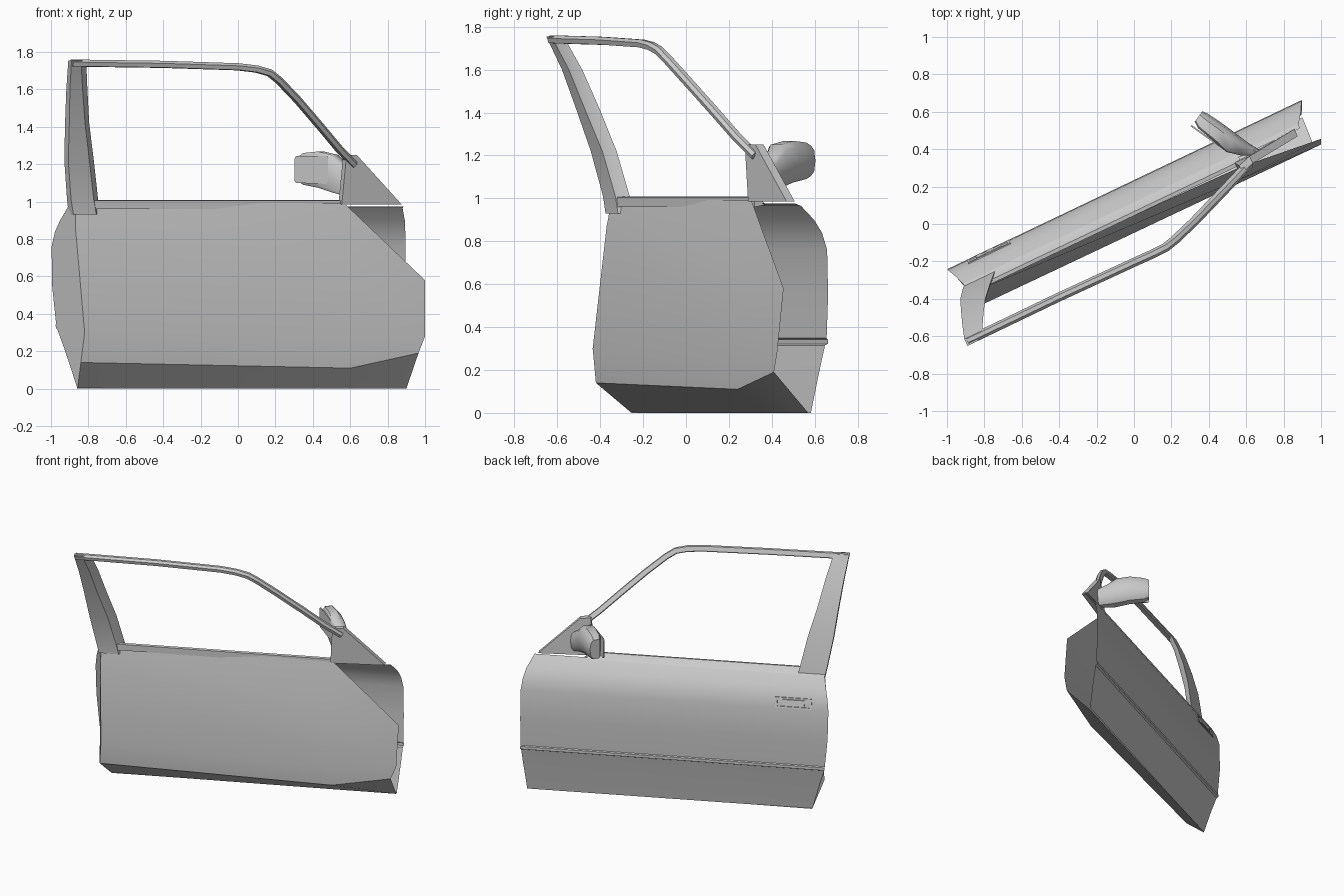
import bpy, bmesh, math
from mathutils import Vector, Matrix

cube = bpy.data.objects.get("Cube")
if cube:
    bpy.data.objects.remove(cube, do_unlink=True)

paint = bpy.data.materials.new("grey_paint")
paint.use_nodes = True
GREY = (0.6, 0.6, 0.6, 1)
paint.diffuse_color = GREY
paint.node_tree.nodes["Principled BSDF"].inputs["Base Color"].default_value = GREY

# The door stands at an angle: u runs along it, v points outwards
ANGLE = math.radians(25.5)
TURN = Matrix.Rotation(ANGLE, 3, 'Z')
OUT = TURN @ Vector((0, 1, 0))
ALONG = TURN @ Vector((1, 0, 0))


def local(u, v, z):
    return TURN @ Vector((u, v, z))


def build(name, verts, faces, facing=None, smooth=30):
    """Make an object; open sheets are turned to look along 'facing'."""
    bm = bmesh.new()
    vs = [bm.verts.new(v) for v in verts]
    for f in faces:
        bm.faces.new([vs[i] for i in f])
    bmesh.ops.recalc_face_normals(bm, faces=bm.faces)
    if facing is not None:
        total = sum((f.normal * f.calc_area() for f in bm.faces), Vector())
        if total.dot(facing) < 0:
            bmesh.ops.reverse_faces(bm, faces=bm.faces)
    mesh = bpy.data.meshes.new(name)
    bm.to_mesh(mesh)
    bm.free()
    obj = bpy.data.objects.new(name, mesh)
    bpy.context.collection.objects.link(obj)
    mesh.materials.append(paint)
    bpy.ops.object.select_all(action='DESELECT')
    obj.select_set(True)
    bpy.context.view_layer.objects.active = obj
    bpy.ops.object.shade_smooth_by_angle(angle=math.radians(smooth))
    return obj


def loft(name, rings, smooth=30):
    """Closed solid through rings with equal point counts."""
    n = len(rings[0])
    verts = [p for r in rings for p in r]
    faces = [(k * n + i, k * n + (i + 1) % n, (k + 1) * n + (i + 1) % n, (k + 1) * n + i)
             for k in range(len(rings) - 1) for i in range(n)]
    faces += [tuple(range(n)), tuple(range(len(verts) - n, len(verts)))]
    return build(name, verts, faces, smooth=smooth)


# Outer skin: v, z, rear end, front end
skin = [(0.14, 0, -0.884, 1.058), (0.175, 0.2, -0.94, 1.08), (0.198, 0.315, -0.975, 1.09),
        (0.211, 0.322, -0.978, 1.094), (0.211, 0.342, -0.98, 1.094), (0.205, 0.348, -0.98, 1.093),
        (0.212, 0.55, -1.0, 1.094), (0.208, 0.76, -1.005, 1.092), (0.187, 0.84, -0.995, 1.08),
        (0.155, 0.9, -0.98, 1.062), (0.105, 0.965, -0.962, 1.025), (0.08, 0.975, -0.96, 1.02)]
rear = [local(r, v, z) for v, z, r, f in skin]
front = [local(f, v, z) for v, z, r, f in skin]
n = len(skin)
build("outer_skin", rear + front,
      [(i, i + 1, n + i + 1, n + i) for i in range(n - 1)], OUT, 25)

# Inner panel: rows of rear, middle and front points
rows = [[(-0.87, -0.345, 1.0), (0.57, 0.305, 0.99)],
        [(-0.87, -0.37, 0.87), (0.57, 0.24, 0.66), (1.0, 0.455, 0.58)],
        [(-0.82, -0.435, 0.3), (0.6, 0.236, 0.22), (1.0, 0.425, 0.28)],
        [(-0.84, -0.42, 0.14), (0.6, 0.24, 0.11), (0.965, 0.41, 0.19)],
        [(-0.86, -0.25, 0), (0.55, 0.405, 0), (0.9, 0.57, 0)]]
verts = [p for r in rows for p in r]
faces = [(0, 1, 3, 2), (1, 4, 3)]
for k in range(3):
    a = 2 + 3 * k
    faces += [(a, a + 1, a + 4, a + 3), (a + 1, a + 2, a + 5, a + 4)]
build("inner_panel", verts, faces, -OUT, 30)

# Rear shut face joins the two sheets
edge = [Vector(r[0]) for r in rows[:-1]]
build("rear_shut_face", rear + edge, [tuple(range(n + len(edge)))], -ALONG)

# Belt rail under the window
belt = [(0.04, 0.96), (0.04, 1.005), (0.06, 1.008), (0.075, 0.99), (0.1, 0.97)]
loft("belt_rail", [[local(u, v, z) for v, z in belt] for u in (-0.962, 0.66)])

# Rear window pillar: z, rear u, front u, inner v, outer v
pillar = [(0.93, -0.955, -0.77, 0.04, 0.1), (1.01, -0.972, -0.788, 0.035, 0.085),
          (1.22, -1.01, -0.835, -0.01, 0.04), (1.42, -1.035, -0.892, -0.075, -0.022),
          (1.6, -1.06, -0.935, -0.135, -0.09), (1.755, -1.084, -0.978, -0.205, -0.165)]
loft("rear_pillar", [[local(r, i, z), local(r, o, z), local(f, o, z),
                      local(f - 0.02, (i + o) / 2, z), local(f - 0.05, i, z)]
                     for z, r, f, i, o in pillar])

# Window frame bar swept over the roof line and down the windscreen side
path = [Vector(p) for p in
        [(-0.89, -0.625, 1.742), (-0.4, -0.39, 1.735), (0, -0.205, 1.722), (0.1, -0.16, 1.71),
         (0.17, -0.125, 1.69), (0.22, -0.085, 1.65), (0.32, 0.01, 1.545), (0.44, 0.135, 1.405),
         (0.54, 0.24, 1.285), (0.62, 0.325, 1.2)]]
rings = []
for i, p in enumerate(path):
    d = (path[min(i + 1, len(path) - 1)] - path[max(i - 1, 0)]).normalized()
    side = (OUT - d * OUT.dot(d)).normalized()
    up = d.cross(side)
    if up.z < 0:
        up = -up
    rings.append([p + side * a + up * b for a, b in
                  [(-0.024, 0.004), (-0.01, 0.018), (0.012, 0.018), (0.024, -0.012),
                   (0.015, -0.02), (-0.018, -0.018)]])
loft("window_frame", rings, 40)

# Mirror mounting triangle
tri = [(0.55, 0.3, 0.985), (0.87, 0.48, 0.985), (0.63, 0.335, 1.25), (0.575, 0.285, 1.25)]
loft("mirror_mount", [[Vector(p) + OUT * o for p in tri] for o in (-0.012, 0.03)])

# Mirror housing: centre x, centre y, half depth, bottom, top
stations = [(0.66, 0.38, 0.02, 1.01, 1.14), (0.59, 0.4, 0.04, 1.03, 1.19),
            (0.525, 0.43, 0.055, 1.05, 1.25), (0.45, 0.49, 0.052, 1.075, 1.268),
            (0.37, 0.55, 0.047, 1.09, 1.26), (0.345, 0.575, 0.035, 1.105, 1.245)]
arm = Vector((-0.81, 0.58, 0))
back = Vector((-0.58, -0.81, 0))
rings = []
for x, y, half, low, high in stations:
    mid, tall = (low + high) / 2, (high - low) / 2
    rings.append([Vector((x, y, mid)) + back * half * a + Vector((0, 0, tall * b))
                  for a, b in [(1, 0.85), (0.8, 1), (-0.3, 1), (-0.8, 0.7), (-1, 0),
                               (-0.8, -0.7), (-0.3, -1), (0.8, -1), (1, -0.85)]])
loft("mirror_housing", rings, 45)

# Mirror glass plate with a rim
centre = Vector((0.425, 0.505, 1.17)) + back * 0.049
corners = [(-0.11, -0.06), (-0.1, -0.075), (0.1, -0.07), (0.11, -0.06),
           (0.11, 0.06), (0.1, 0.075), (-0.1, 0.075), (-0.11, 0.065)]
loft("mirror_glass", [[centre + arm * a + Vector((0, 0, b)) + back * o for a, b in corners]
                      for o in (0, 0.008)])

# Door handle: a shallow frame with a sunken middle and a pull bar


def plate(u0, u1, z0, z1, lift):
    return [local(u, 0.208 - (z - 0.76) * 0.27 + lift, z)
            for u, z in [(u0, z0), (u1, z0), (u1, z1), (u0, z1)]]


loft("handle_frame", [plate(-0.89, -0.64, 0.765, 0.835, -0.02),
                      plate(-0.89, -0.64, 0.765, 0.835, 0.006),
                      plate(-0.875, -0.655, 0.775, 0.825, 0.006),
                      plate(-0.875, -0.655, 0.775, 0.825, -0.01)])
loft("handle_pull", [plate(-0.84, -0.69, 0.785, 0.822, o) for o in (-0.01, 0.008)])
